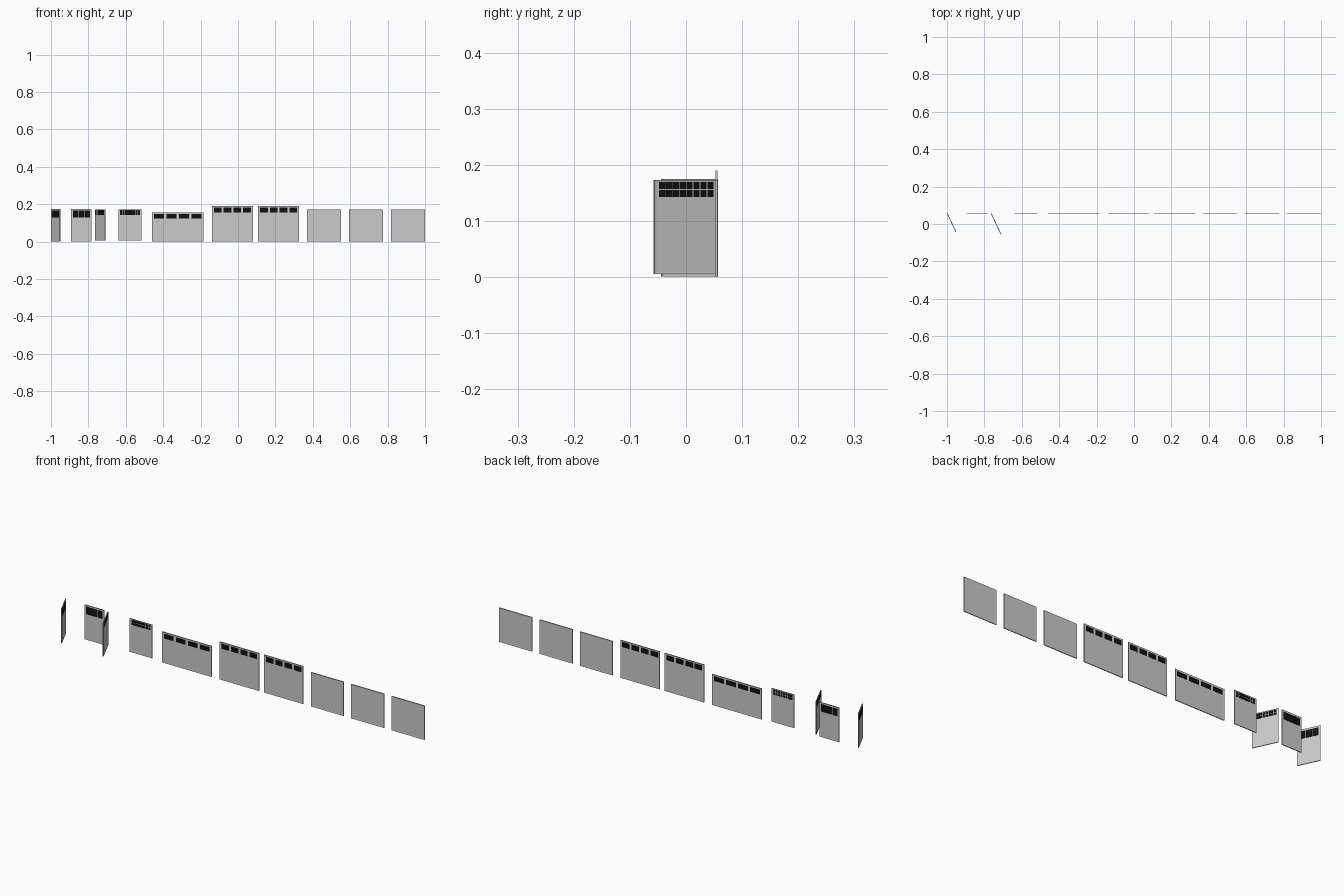
import bpy, bmesh, math
from mathutils import Matrix

if "Cube" in bpy.data.objects:
    bpy.data.objects.remove(bpy.data.objects["Cube"])

black = bpy.data.materials.new("dark_glass")
black.diffuse_color = (0.005, 0.005, 0.005, 1)
black.use_nodes = True
black.node_tree.nodes["Principled BSDF"].inputs["Base Color"].default_value = black.diffuse_color

T = 0.004        # leaf thickness
RECESS = 0.0007  # depth of the field behind the border


def box(bm, x0, x1, y0, y1, z0, z1):
    m = Matrix.Translation(((x0 + x1) / 2, (y0 + y1) / 2, (z0 + z1) / 2)) \
        @ Matrix.Diagonal((x1 - x0, y1 - y0, z1 - z0, 1))
    return bmesh.ops.create_cube(bm, size=1, matrix=m)["verts"]


def finish(bm, name, x, y, angle, mat=None):
    mesh = bpy.data.meshes.new(name)
    bm.to_mesh(mesh)
    bm.free()
    ob = bpy.data.objects.new(name, mesh)
    bpy.context.collection.objects.link(ob)
    ob.location = (x, y, 0)
    ob.rotation_euler.z = math.radians(angle)
    if mat:
        mesh.materials.append(mat)


def door(name, x, width, z0, z1, y=0.0525, angle=0, border=0.004, panes=None):
    # leaf: slab with a raised border on front and back
    bm = bmesh.new()
    box(bm, 0, width, 0, T, z0, z1)
    bm.normal_update()
    sides = [f for f in bm.faces if abs(f.normal.y) > 0.9]
    bmesh.ops.inset_region(bm, faces=sides, thickness=border, use_even_offset=True)
    for f in sides:
        inner = RECESS if f.calc_center_median().y < T / 2 else T - RECESS
        for v in f.verts:
            v.co.y = inner
    finish(bm, name, x, y, angle)
    if not panes:
        return
    # window grid, visible from both sides
    cols, rows, margin, w0, w1, gap_x, gap_z = panes
    bm = bmesh.new()
    pw = (width - 2 * margin - gap_x * (cols - 1)) / cols
    ph = (w1 - w0 - gap_z * (rows - 1)) / rows
    for c in range(cols):
        for r in range(rows):
            px = margin + c * (pw + gap_x)
            pz = w0 + r * (ph + gap_z)
            box(bm, px, px + pw, RECESS - 0.0003, T - RECESS + 0.0003, pz, pz + ph)
    finish(bm, name + "_windows", x, y, angle, black)


three_pane = (3, 1, 0.0095, 0.129, 0.167, 0.0025, 0)
grid_pane = (8, 2, 0.0087, 0.143, 0.169, 0.0018, 0.002)

# entry doors, swung open and closed
door("entry_door_a_open", -1.0, 0.11, 0.001, 0.175, y=0.0555, angle=-65, panes=three_pane)
door("entry_door_a_closed", -0.892, 0.11, 0.001, 0.175, y=0.053, panes=three_pane)
door("entry_door_b_open", -0.765, 0.125, 0.005, 0.173, y=0.0555, angle=-65, panes=grid_pane)
door("entry_door_b_closed", -0.64, 0.125, 0.005, 0.173, y=0.053, panes=grid_pane)

# garage doors with a window row
door("wide_garage_door", -0.46, 0.275, 0, 0.155, panes=(4, 1, 0.01, 0.123, 0.147, 0.012, 0))
for i, x in enumerate((-0.139, 0.108)):
    door(f"tall_garage_door_{i + 1}", x, 0.218, 0, 0.19,
         panes=(4, 1, 0.01, 0.157, 0.183, 0.011, 0))

# plain garage doors
for i, x in enumerate((0.368, 0.593, 0.817)):
    door(f"plain_garage_door_{i + 1}", x, 0.183, 0, 0.172, border=0.006)
